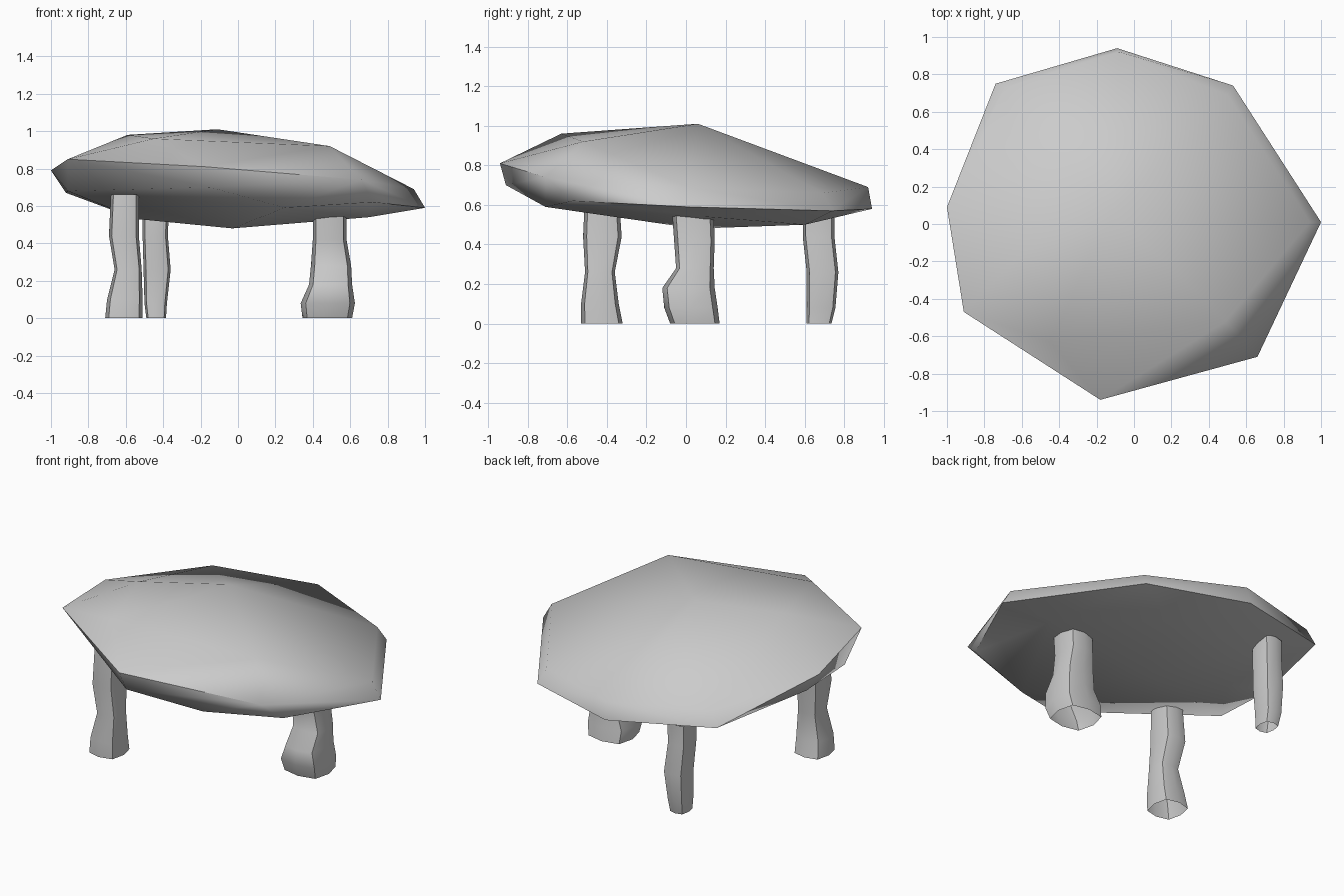
import bpy, bmesh, math

if "Cube" in bpy.data.objects:
    bpy.data.objects.remove(bpy.data.objects["Cube"])


def finish(bm, name, angle):
    mesh = bpy.data.meshes.new(name)
    bm.to_mesh(mesh)
    bm.free()
    ob = bpy.data.objects.new(name, mesh)
    bpy.context.collection.objects.link(ob)
    bpy.ops.object.select_all(action='DESELECT')
    ob.select_set(True)
    bpy.context.view_layer.objects.active = ob
    bpy.ops.object.shade_smooth_by_angle(angle=math.radians(angle))
    return ob


def blocky(v):
    return max(-1, min(1, 1.15 * v))


# rough standing stone, open at both ends: each ring is (z, x min, x max, y min, y max)
def stone_leg(name, rings, sides=8):
    bm = bmesh.new()
    loops = []
    for z, x0, x1, y0, y1 in rings:
        loops.append([bm.verts.new(((x0 + x1) / 2 + (x1 - x0) / 2 * blocky(math.cos(2 * math.pi * i / sides)),
                                    (y0 + y1) / 2 + (y1 - y0) / 2 * blocky(math.sin(2 * math.pi * i / sides)), z))
                      for i in range(sides)])
    for a, b in zip(loops, loops[1:]):
        for i in range(sides):
            j = (i + 1) % sides
            bm.faces.new((a[i], a[j], b[j], b[i]))
    return finish(bm, name, 60)


# tilted capstone: convex boulder hulled from a few rim, top and underside corners
top = [(-.11, .06, 1.01), (-.59, -.15, .98), (-.45, -.63, .96), (.49, -.52, .92)]
upper_rim = [(-.08, .92, .69), (.50, .69, .66), (.94, .01, .69), (-.69, .73, .72)]
rim = [(-.09, .94, .58), (.53, .74, .57), (1, .01, .59), (.66, -.71, .74), (-.18, -.94, .81),
       (-.91, -.47, .85), (-1, .09, .79), (-.74, .75, .63)]
under = [(-.03, .05, .48), (.2, .6, .50), (.72, -.57, .62), (.25, -.71, .59), (-.15, -.91, .70),
         (-.91, -.3, .68), (-.92, .1, .67), (-.54, .2, .53), (-.45, .6, .53), (.7, .1, .54)]
bm = bmesh.new()
for p in top + upper_rim + rim + under:
    bm.verts.new(p)
bmesh.ops.convex_hull(bm, input=bm.verts)
bmesh.ops.delete(bm, geom=[v for v in bm.verts if not v.link_faces], context='VERTS')
bmesh.ops.recalc_face_normals(bm, faces=bm.faces)
finish(bm, "capstone", 60)

# three supports
stone_leg("front_left_leg", [(0, -.71, -.51, -.53, -.32), (.1, -.70, -.51, -.53, -.34),
                             (.26, -.66, -.515, -.51, -.36), (.44, -.69, -.53, -.52, -.325),
                             (.66, -.68, -.53, -.51, -.34)])
stone_leg("right_leg", [(0, .345, .61, -.08, .17), (.08, .335, .625, -.11, .16),
                        (.18, .38, .61, -.12, .145), (.28, .39, .605, -.05, .14),
                        (.42, .40, .58, -.06, .145), (.56, .40, .58, -.07, .14)])
stone_leg("back_left_leg", [(0, -.49, -.385, .61, .735), (.08, -.50, -.38, .61, .755),
                            (.26, -.505, -.36, .61, .77), (.44, -.51, -.375, .59, .75),
                            (.57, -.51, -.37, .59, .75)])
